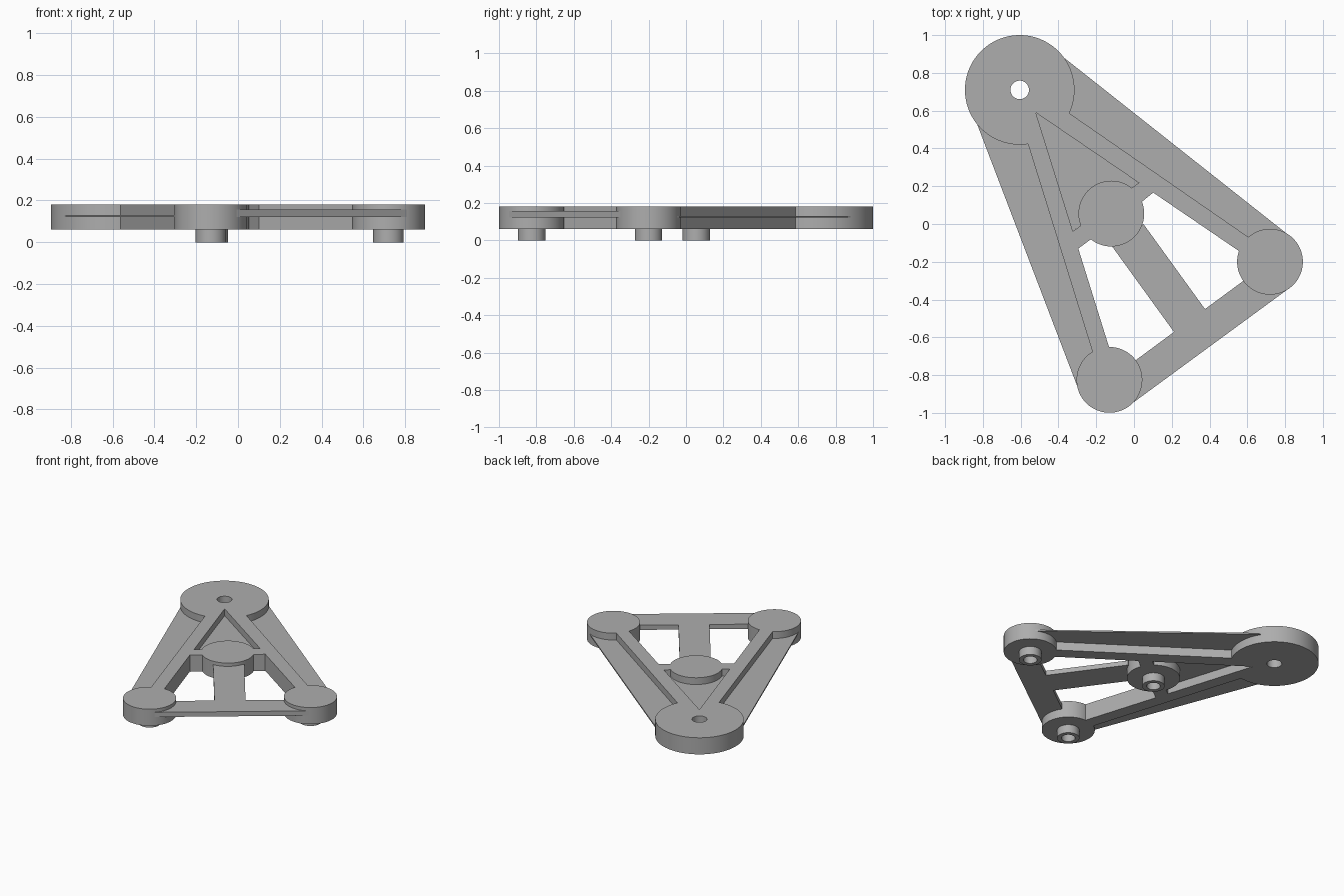
import bpy
import bmesh
from math import cos, sin, tau

cube = bpy.data.objects.get("Cube")
if cube:
    bpy.data.objects.remove(cube, do_unlink=True)

grey = bpy.data.materials.new("plain grey")
grey.use_nodes = True
tone = (0.42, 0.42, 0.42, 1)
grey.diffuse_color = tone
grey.node_tree.nodes["Principled BSDF"].inputs["Base Color"].default_value = tone

BOTTOM, TOP = 0.06, 0.18


def prism(name, outline, low, high):
    """Extrude a flat outline between two heights."""
    bm = bmesh.new()
    face = bm.faces.new([bm.verts.new((x, y, low)) for x, y in outline])
    walls = bmesh.ops.extrude_face_region(bm, geom=[face])["geom"]
    verts = [v for v in walls if isinstance(v, bmesh.types.BMVert)]
    bmesh.ops.translate(bm, verts=verts, vec=(0, 0, high - low))
    bmesh.ops.recalc_face_normals(bm, faces=bm.faces)
    mesh = bpy.data.meshes.new(name)
    bm.to_mesh(mesh)
    bm.free()
    mesh.materials.append(grey)
    obj = bpy.data.objects.new(name, mesh)
    bpy.context.collection.objects.link(obj)
    return obj


def disc(name, center, radius, low, high, sides=96):
    ring = [(center[0] + radius * cos(tau * i / sides),
             center[1] + radius * sin(tau * i / sides)) for i in range(sides)]
    return prism(name, ring, low, high)


def activate(obj):
    bpy.ops.object.select_all(action="DESELECT")
    obj.select_set(True)
    bpy.context.view_layer.objects.active = obj


def cut(obj, cutter):
    mod = obj.modifiers.new("cut", "BOOLEAN")
    mod.operation = "DIFFERENCE"
    mod.solver = "EXACT"
    mod.object = cutter
    activate(obj)
    bpy.ops.object.modifier_apply(modifier=mod.name)
    bpy.data.objects.remove(cutter, do_unlink=True)


def smooth(obj):
    activate(obj)
    bpy.ops.object.shade_smooth_by_angle(angle=0.6)


# Large pivot disc with its through hole and the corner of the pocket
pivot = (-0.605, 0.71)
apex, pocket_right, pocket_left = (-0.52, 0.59), (0.025, 0.218), (-0.325, -0.04)
large_disc = disc("large_disc", pivot, 0.29, BOTTOM, TOP)
cut(large_disc, disc("hole_cutter", pivot, 0.049, 0, 0.3))
cut(large_disc, prism("pocket_cutter", [apex, pocket_right, pocket_left], 0, 0.3))
smooth(large_disc)

# Small discs, each with a hollow pin below
for name, center in (("center", (-0.12, 0.055)),
                     ("right", (0.72, -0.20)),
                     ("front", (-0.13, -0.825))):
    smooth(disc(name + "_disc", center, 0.174, BOTTOM, TOP))
    pin = disc(name + "_pin", center, 0.073, 0, BOTTOM)
    cut(pin, disc("bore_cutter", center, 0.045, -0.1, 0.1))
    smooth(pin)

# Full-height ribs along the inner side of the two long arms
prism("left_arm_rib", [apex, (-0.103, -0.745), (-0.2, -0.74), (-0.613, 0.59)], BOTTOM, TOP)
prism("right_arm_rib", [apex, (0.62, -0.187), (0.65, -0.10), (-0.43, 0.647)], BOTTOM, TOP)

# Stubs from the centre disc to the ribs
prism("left_stub", [pocket_left, (-0.27, 0.0), (-0.22, -0.075), (-0.295, -0.13), (-0.33, -0.1)],
      BOTTOM, TOP)
prism("right_stub", [pocket_right, (-0.025, 0.181), (0.03, 0.108), (0.1, 0.165), (0.1, 0.2)],
      BOTTOM, TOP)

# Thin webs: outer flanges and the pocket floor
WEB = (0.121, 0.131)
prism("left_arm_flange", [(-0.835, 0.54), (-0.297, -0.868), (-0.2, -0.7), (-0.58, 0.5)], *WEB)
prism("right_arm_flange", [(-0.37, 0.88), (0.82, -0.06), (0.65, -0.12), (-0.4, 0.6)], *WEB)
prism("pocket_floor", [(-0.53, 0.605), pocket_right, pocket_left], *WEB)

# Flat cross brace and the stem joining it to the centre disc
BAR = (0.122, 0.156)
prism("cross_brace", [(-0.01, -0.95), (0.815, -0.345), (0.64, -0.256), (-0.06, -0.772)], *BAR)
prism("brace_stem", [(0.05, 0.0), (0.39, -0.47), (0.225, -0.59), (-0.115, -0.12)], *BAR)
